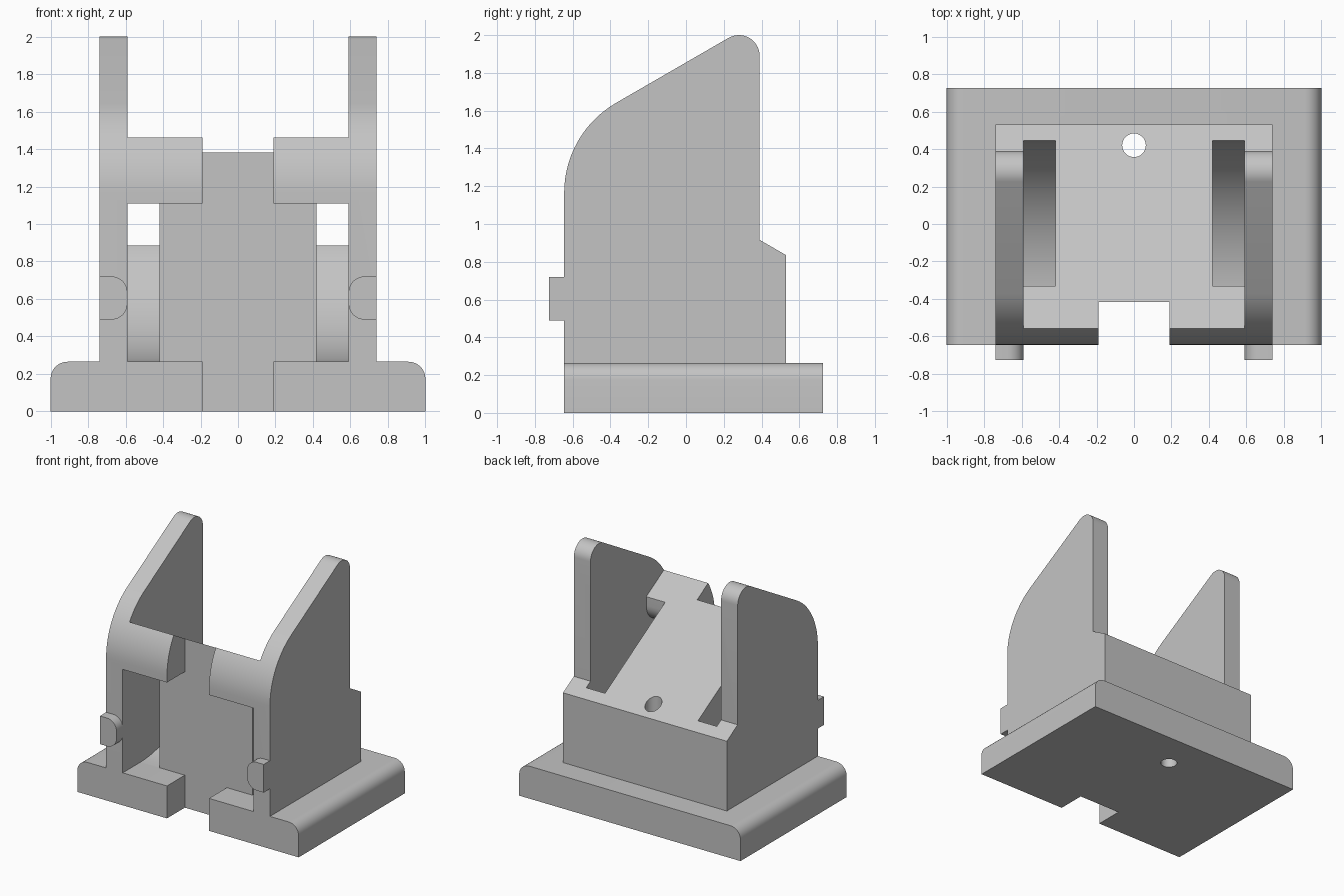
import bpy, bmesh, math

old = bpy.data.objects.get("Cube")
if old:
    bpy.data.objects.remove(old, do_unlink=True)

# Single material
grey = bpy.data.materials.new("plain grey")
grey.use_nodes = True
colour = (0.55, 0.55, 0.55, 1)
grey.diffuse_color = colour
grey.node_tree.nodes["Principled BSDF"].inputs["Base Color"].default_value = colour


def arc(cx, cy, r, start, end, steps=14):
    angles = [math.radians(start + (end - start) * i / steps) for i in range(steps + 1)]
    return [(cx + r * math.cos(a), cy + r * math.sin(a)) for a in angles]


def extrude(name, points, low, high, axis="x"):
    """Prism from a profile: (y, z) along x, (x, z) along y, or (x, y) along z."""
    place = {"x": lambda p, d: (d, p[0], p[1]),
             "y": lambda p, d: (p[0], d, p[1]),
             "z": lambda p, d: (p[0], p[1], d)}[axis]
    bm = bmesh.new()
    face = bm.faces.new([bm.verts.new(place(p, low)) for p in points])
    shift = place((0, 0), high - low)
    new = bmesh.ops.extrude_face_region(bm, geom=[face])["geom"]
    bmesh.ops.translate(bm, vec=shift, verts=[v for v in new if isinstance(v, bmesh.types.BMVert)])
    bmesh.ops.recalc_face_normals(bm, faces=bm.faces[:])
    mesh = bpy.data.meshes.new(name)
    bm.to_mesh(mesh)
    bm.free()
    mesh.materials.append(grey)
    obj = bpy.data.objects.new(name, mesh)
    bpy.context.collection.objects.link(obj)
    return obj


def rect(a, b, c, d):
    return [(a, c), (b, c), (b, d), (a, d)]


def activate(obj):
    bpy.ops.object.select_all(action="DESELECT")
    obj.select_set(True)
    bpy.context.view_layer.objects.active = obj


def cut(obj, cutter):
    activate(obj)
    mod = obj.modifiers.new("cut", "BOOLEAN")
    mod.operation = "DIFFERENCE"
    mod.solver = "EXACT"
    mod.object = cutter
    bpy.ops.object.modifier_apply(modifier=mod.name)
    bpy.data.objects.remove(cutter, do_unlink=True)


def finish(obj):
    activate(obj)
    bpy.ops.object.shade_smooth_by_angle(angle=math.radians(30))


FRONT, BACK, RECESS = -0.645, 0.53, -0.415
FLOOR = 0.265
WALL_IN, WALL_OUT, NOTCH, CORE = 0.59, 0.74, 0.19, 0.42


def slope(y):
    return 0.835 + (BACK - y) * math.tan(math.radians(30))


# Base plate with rounded long top edges
r = 0.09
base = extrude("base_plate",
               [(-1, 0), (1, 0)] + arc(1 - r, FLOOR - r, r, 0, 90, 8)
               + arc(r - 1, FLOOR - r, r, 90, 180, 8), FRONT, 0.725, "y")

# Cradle body, including both side walls
wall = [(FRONT, FLOOR)] + arc(FRONT + 0.55, 1.165, 0.55, 180, 120)
wall += arc(0.28, 1.89, 0.11, 120, 0)
wall += [(0.39, slope(0.39)), (BACK, slope(BACK)), (BACK, FLOOR)]
body = extrude("cradle_body", wall, -WALL_OUT, WALL_OUT)

# Open space between the walls above the sloped seat
cut(body, extrude("seat_cutter", [(-0.9, slope(-0.9)), (0.7, slope(0.7)), (0.7, 2.5), (-0.9, 2.5)],
                  -WALL_IN, WALL_IN))
# Front recess under the lip
cut(body, extrude("recess_cutter", rect(-0.9, RECESS, 0.1, 1.11), -WALL_IN, WALL_IN))

# Curved strap channels from the front recess up through the seat
rad = 0.909
channel = [(-0.5, 0.1), (RECESS, 0.1)] + arc(RECESS, FLOOR + rad, rad, 270, 341, 20)
channel += [(0.445, slope(0.445)), (0.445, 1.6), (-0.33, 1.6)]
channel += arc(-0.48, 1.26, 0.15, 0, -90, 10) + [(-0.5, 1.11)]
for side in (-1, 1):
    low, high = sorted((side * CORE, side * WALL_IN))
    cut(body, extrude("channel_cutter", channel, low, high))

# Front notch and vertical screw hole through both parts
for part in (body, base):
    cut(part, extrude("notch_cutter", rect(-NOTCH, NOTCH, -0.9, RECESS), -0.5, 2.5, "z"))
    cut(part, extrude("hole_cutter", arc(0, 0.42, 0.063, 0, 348.75, 31), -0.5, 2.5, "z"))
    finish(part)

# Small pegs on the wall fronts, rounded on their inner side
for name, side in (("left_peg", 1), ("right_peg", -1)):
    outline = [(WALL_OUT, 0.49), (WALL_OUT, 0.72)]
    outline += arc(WALL_IN + 0.085, 0.635, 0.085, 90, 180, 8)
    outline += arc(WALL_IN + 0.085, 0.575, 0.085, 180, 270, 8)
    finish(extrude(name, [(side * x, z) for x, z in outline], -0.725, FRONT, "y"))
